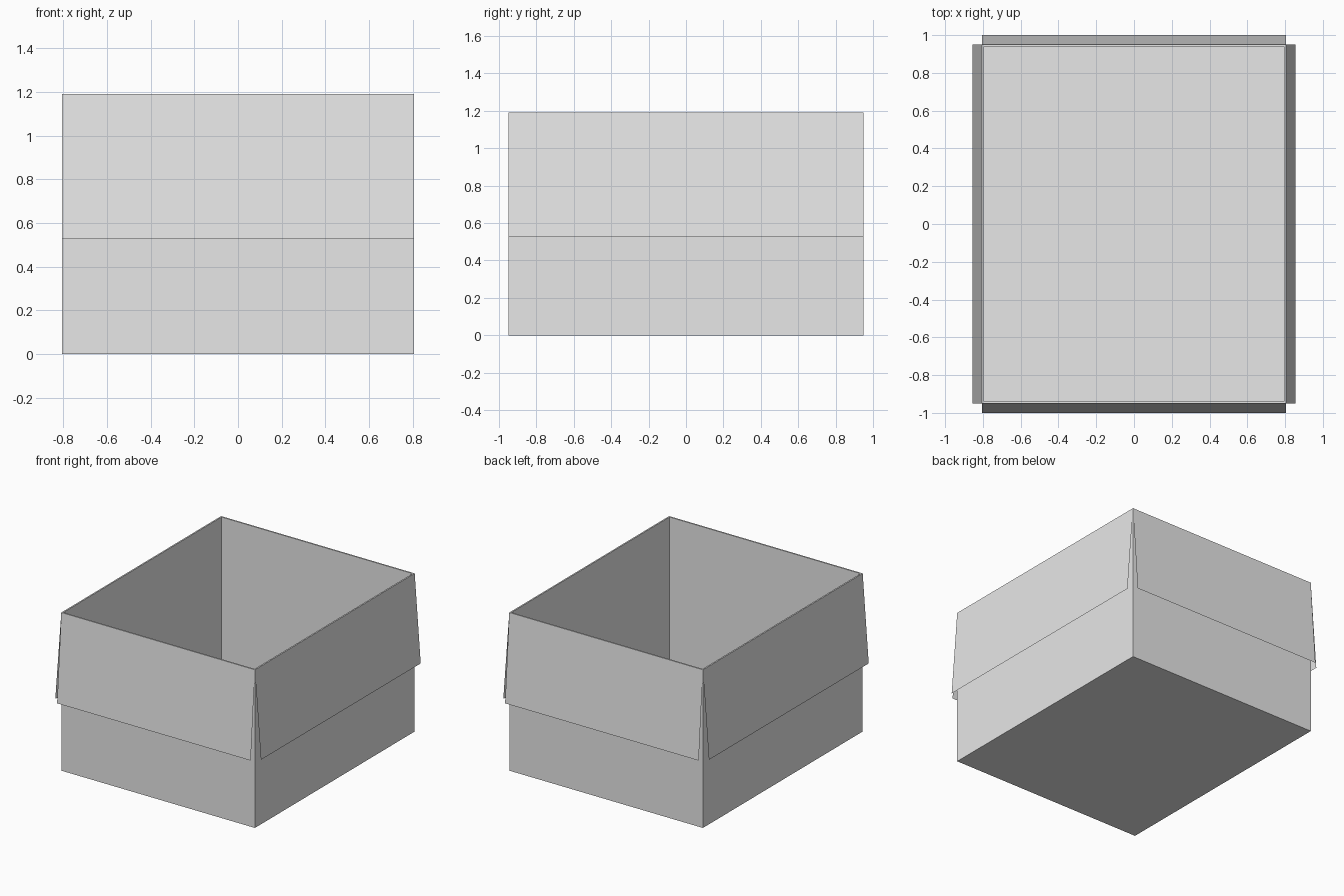
import bpy
import bmesh

cube = bpy.data.objects.get("Cube")
if cube:
    bpy.data.objects.remove(cube, do_unlink=True)

HALF_X, HALF_Y, HEIGHT = 0.806, 0.95, 1.19
WALL = 0.011
FLAP_BOTTOM, FLAP_SPREAD = 0.526, 0.05

card = bpy.data.materials.new("grey_card")
card.use_nodes = True
GREY = (0.8, 0.8, 0.8, 1)
card.diffuse_color = GREY
card.node_tree.nodes["Principled BSDF"].inputs["Base Color"].default_value = GREY


def add_object(name, bm):
    mesh = bpy.data.meshes.new(name)
    bm.to_mesh(mesh)
    bm.free()
    mesh.materials.append(card)
    obj = bpy.data.objects.new(name, mesh)
    bpy.context.collection.objects.link(obj)
    return obj


# Open box: a block without its lid, thickened inwards
bm = bmesh.new()
bmesh.ops.create_cube(bm, size=1)
for v in bm.verts:
    v.co.x *= 2 * HALF_X
    v.co.y *= 2 * HALF_Y
    v.co.z = (v.co.z + 0.5) * HEIGHT
bm.normal_update()
lid = [f for f in bm.faces if f.normal.z > 0.5]
bmesh.ops.delete(bm, geom=lid, context="FACES_ONLY")
box = add_object("box", bm)
solid = box.modifiers.new("wall_thickness", "SOLIDIFY")
solid.thickness = WALL
solid.offset = -1
solid.use_even_offset = True


# Flaps: thin sheets hinged on the rim, hanging outwards
def add_flap(name, dx, dy):
    bm = bmesh.new()
    corners = []
    for z, spread, sides in ((FLAP_BOTTOM, FLAP_SPREAD, (-1, 1)), (HEIGHT, 0, (1, -1))):
        for s in sides:
            x = dx * (HALF_X + spread) - dy * s * HALF_X
            y = dy * (HALF_Y + spread) + dx * s * HALF_Y
            corners.append(bm.verts.new((x, y, z)))
    bm.faces.new(corners)
    add_object(name, bm)


add_flap("front_flap", 0, -1)
add_flap("back_flap", 0, 1)
add_flap("left_flap", 1, 0)
add_flap("right_flap", -1, 0)
